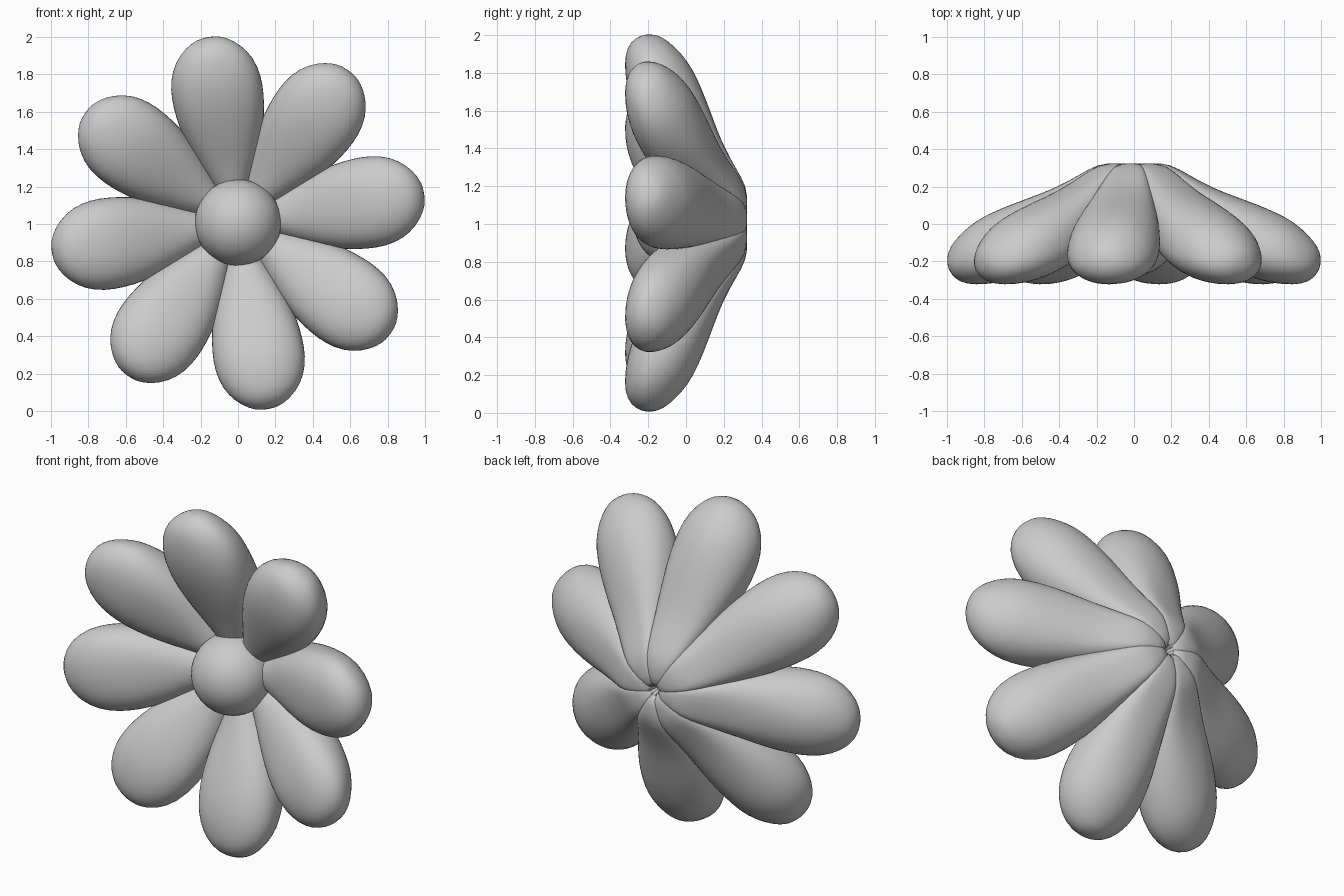
import bpy, bmesh
from math import sin, cos, pi, radians
from mathutils import Matrix, Vector

if "Cube" in bpy.data.objects:
    bpy.data.objects.remove(bpy.data.objects["Cube"])

CENTRE = Vector((0, 0, 1.005))
# petal stations: radius, back y, front y, half width, back and front squareness (2 = round)
STATIONS = [
    (0.00, 0.325, 0.05, 0.03, 3.0, 2.0),
    (0.10, 0.325, -0.02, 0.07, 5.0, 2.0),
    (0.19, 0.325, -0.07, 0.108, 5.0, 2.2),
    (0.29, 0.265, -0.115, 0.15, 3.6, 2.3),
    (0.42, 0.195, -0.185, 0.197, 2.8, 2.4),
    (0.55, 0.148, -0.25, 0.232, 2.4, 2.4),
    (0.66, 0.108, -0.295, 0.247, 2.2, 2.3),
    (0.76, 0.068, -0.320, 0.248, 2.0, 2.2),
    (0.86, 0.016, -0.327, 0.223, 2.0, 2.1),
    (0.94, -0.055, -0.315, 0.165, 2.0, 2.0),
    (0.99, -0.115, -0.270, 0.095, 2.0, 2.0),
    (1.008, -0.165, -0.220, 0.035, 2.0, 2.0),
]
N = 24


def spow(v, p):
    return (1 if v >= 0 else -1) * abs(v) ** p


def make_petal(index):
    bm = bmesh.new()
    rings = []
    for r, back, front, hw, nb, nf in STATIONS:
        mid = front + (back - front) * 0.42
        ring = []
        for k in range(N):
            a = 2 * pi * k / N
            c, s = cos(a), sin(a)
            n, reach = (nb, back - mid) if s > 0 else (nf, mid - front)
            ring.append(bm.verts.new((hw * spow(c, 2 / n), mid + reach * spow(s, 2 / n), r)))
        rings.append(ring)
    for a, b in zip(rings, rings[1:]):
        for k in range(N):
            j = (k + 1) % N
            bm.faces.new((a[k], a[j], b[j], b[k]))
    bm.faces.new(rings[0][::-1])
    bm.faces.new(rings[-1])
    bmesh.ops.recalc_face_normals(bm, faces=bm.faces)
    turn = Matrix.Rotation(radians(-9.0 + 45 * index), 4, 'Y')
    bmesh.ops.transform(bm, matrix=Matrix.Translation(CENTRE) @ turn, verts=bm.verts)
    for f in bm.faces:
        f.smooth = True
    me = bpy.data.meshes.new("petal")
    bm.to_mesh(me)
    bm.free()
    ob = bpy.data.objects.new(f"petal_{index + 1}", me)
    bpy.context.collection.objects.link(ob)
    sub = ob.modifiers.new("smooth", 'SUBSURF')
    sub.levels = sub.render_levels = 1


# eight petals around the centre
for i in range(8):
    make_petal(i)

# round flower centre
bpy.ops.mesh.primitive_uv_sphere_add(segments=40, ring_count=20, radius=0.231,
                                     location=(0, -0.045, 1.008))
bpy.context.object.name = "flower_centre"
bpy.ops.object.shade_smooth()
